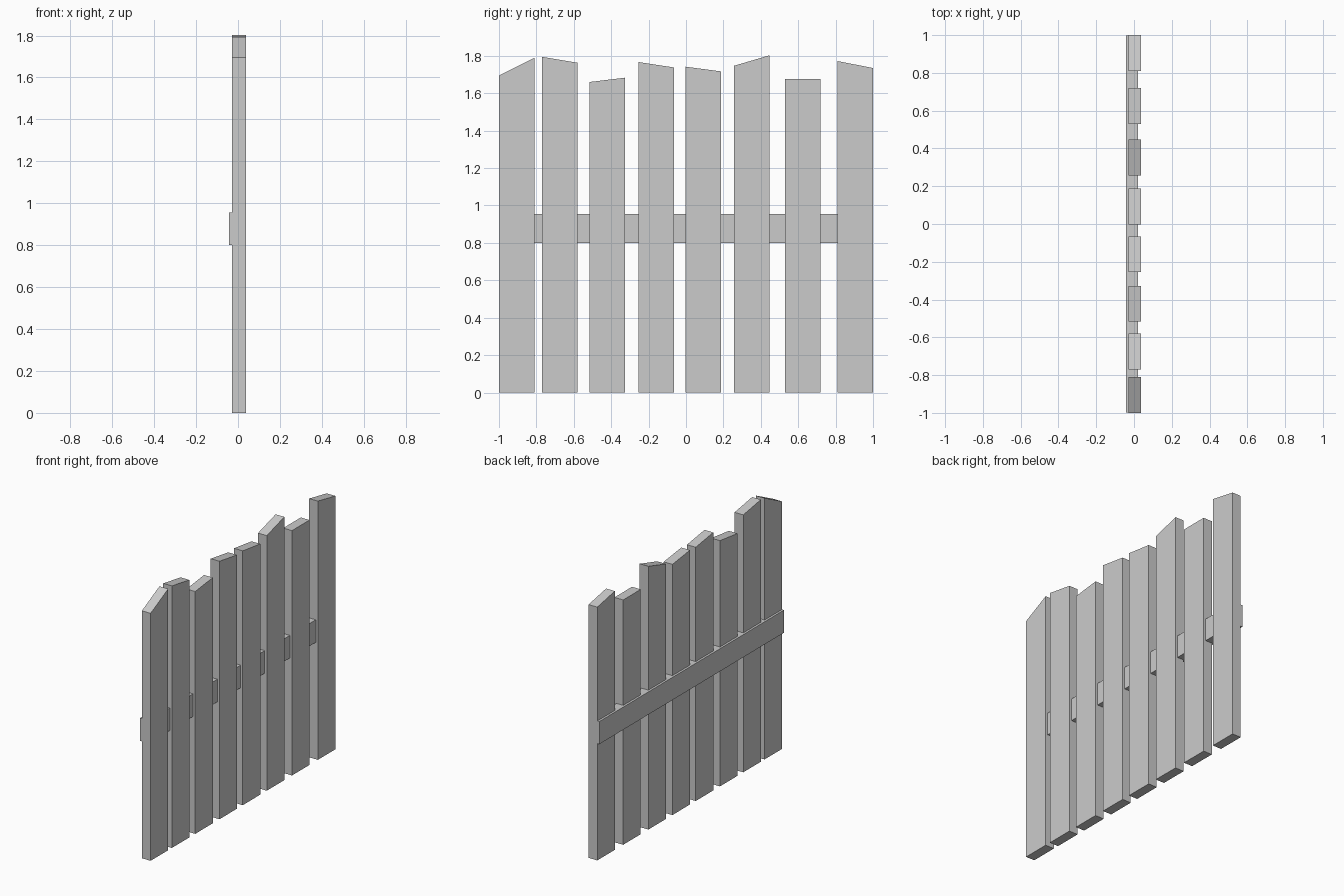
import bpy
import bmesh

if "Cube" in bpy.data.objects:
    bpy.data.objects.remove(bpy.data.objects["Cube"])


def prism(name, x0, x1, profile):
    """Extrude a (y, z) outline along x from x0 to x1."""
    bm = bmesh.new()
    face = bm.faces.new([bm.verts.new((x0, y, z)) for y, z in profile])
    ext = bmesh.ops.extrude_face_region(bm, geom=[face])
    verts = [v for v in ext["geom"] if isinstance(v, bmesh.types.BMVert)]
    bmesh.ops.translate(bm, verts=verts, vec=(x1 - x0, 0, 0))
    bmesh.ops.recalc_face_normals(bm, faces=bm.faces)
    mesh = bpy.data.meshes.new(name)
    bm.to_mesh(mesh)
    bm.free()
    obj = bpy.data.objects.new(name, mesh)
    bpy.context.collection.objects.link(obj)
    return obj


# Upright planks: start y, top height at the low-y and high-y edges
PLANK_WIDTH = 0.19
planks = [
    (-1.0, 1.695, 1.79),
    (-0.77, 1.795, 1.763),
    (-0.517, 1.66, 1.683),
    (-0.255, 1.767, 1.738),
    (-0.003, 1.742, 1.717),
    (0.257, 1.747, 1.803),
    (0.53, 1.677, 1.677),
    (0.81, 1.772, 1.735),
]
for i, (y, z_low, z_high) in enumerate(planks, 1):
    y2 = y + PLANK_WIDTH
    prism(f"plank_{i}", -0.028, 0.038,
          [(y, 0), (y2, 0), (y2, z_high), (y, z_low)])

# Cross rail let into the back of the planks
prism("cross_rail", -0.043, 0.022,
      [(-0.999, 0.80), (0.999, 0.80), (0.999, 0.955), (-0.999, 0.955)])
